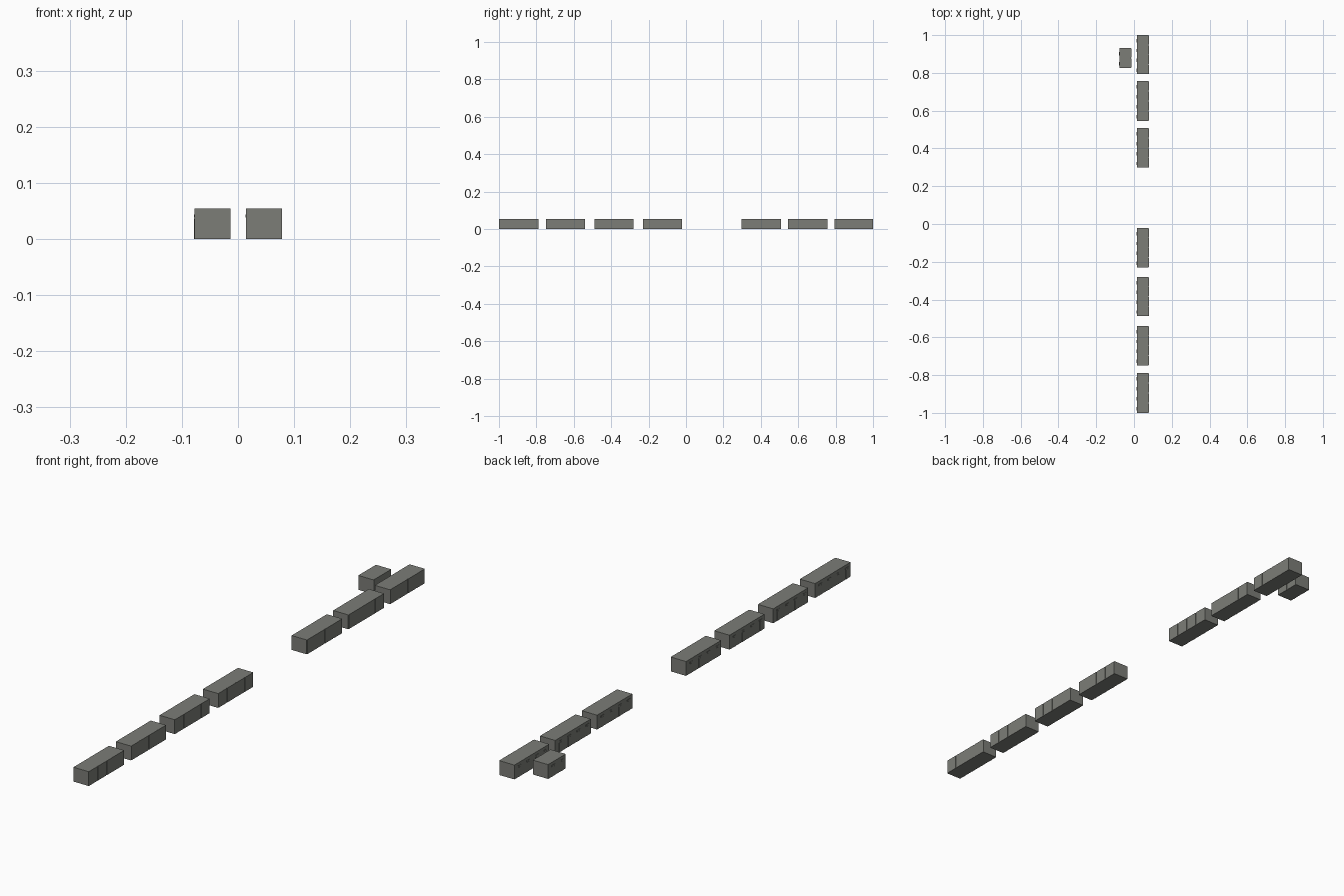
import bpy

if "Cube" in bpy.data.objects:
    bpy.data.objects.remove(bpy.data.objects["Cube"])

# one weathered grey for everything
grey = bpy.data.materials.new("weathered grey")
grey.diffuse_color = (0.2, 0.205, 0.185, 1)
grey.use_nodes = True
grey.node_tree.nodes["Principled BSDF"].inputs["Base Color"].default_value = grey.diffuse_color
H = 0.054      # block height
T = 0.0012     # thickness of facade plates


def box(name, lo, hi):
    x0, y0, z0 = lo
    x1, y1, z1 = hi
    me = bpy.data.meshes.new(name)
    v = [(x, y, z) for x in (x0, x1) for y in (y0, y1) for z in (z0, z1)]
    f = [(0, 1, 3, 2), (4, 6, 7, 5), (0, 4, 5, 1), (2, 3, 7, 6), (0, 2, 6, 4), (1, 5, 7, 3)]
    me.from_pydata(v, [], f)
    me.materials.append(grey)
    ob = bpy.data.objects.new(name, me)
    bpy.context.collection.objects.link(ob)
    return ob


def block(name, x0, x1, y0, y1, bays):
    """Long block with pilaster strips on one side, doors and lintels on the other."""
    box(name, (x0 + T, y0, 0), (x1 - T, y1, H))
    step = (y1 - y0) / bays
    for i in range(bays):
        a = y0 + i * step
        # raised wall bays, leaving narrow vertical joints
        box(name + "_wall_bay", (x1 - T, a + 0.002, 0), (x1, a + step - 0.002, H))
        # door and its small lintel on the left side
        box(name + "_door", (x0 + T * 0.4, a + 0.3 * step, 0),
            (x0 + T, a + 0.55 * step, 0.036))
        box(name + "_lintel", (x0, a + 0.25 * step, 0.038),
            (x0 + T, a + 0.6 * step, 0.043))


# row of seven blocks, with a gap in the middle
row = [(-1.0, -0.789), (-0.748, -0.54), (-0.488, -0.28), (-0.23, -0.021),
       (0.298, 0.508), (0.545, 0.757), (0.793, 1.0)]
for y0, y1 in row:
    block("row_block", 0.0135, 0.0785, y0, y1, 4)

# short detached block
block("small_block", -0.0785, -0.0135, 0.826, 0.931, 2)
